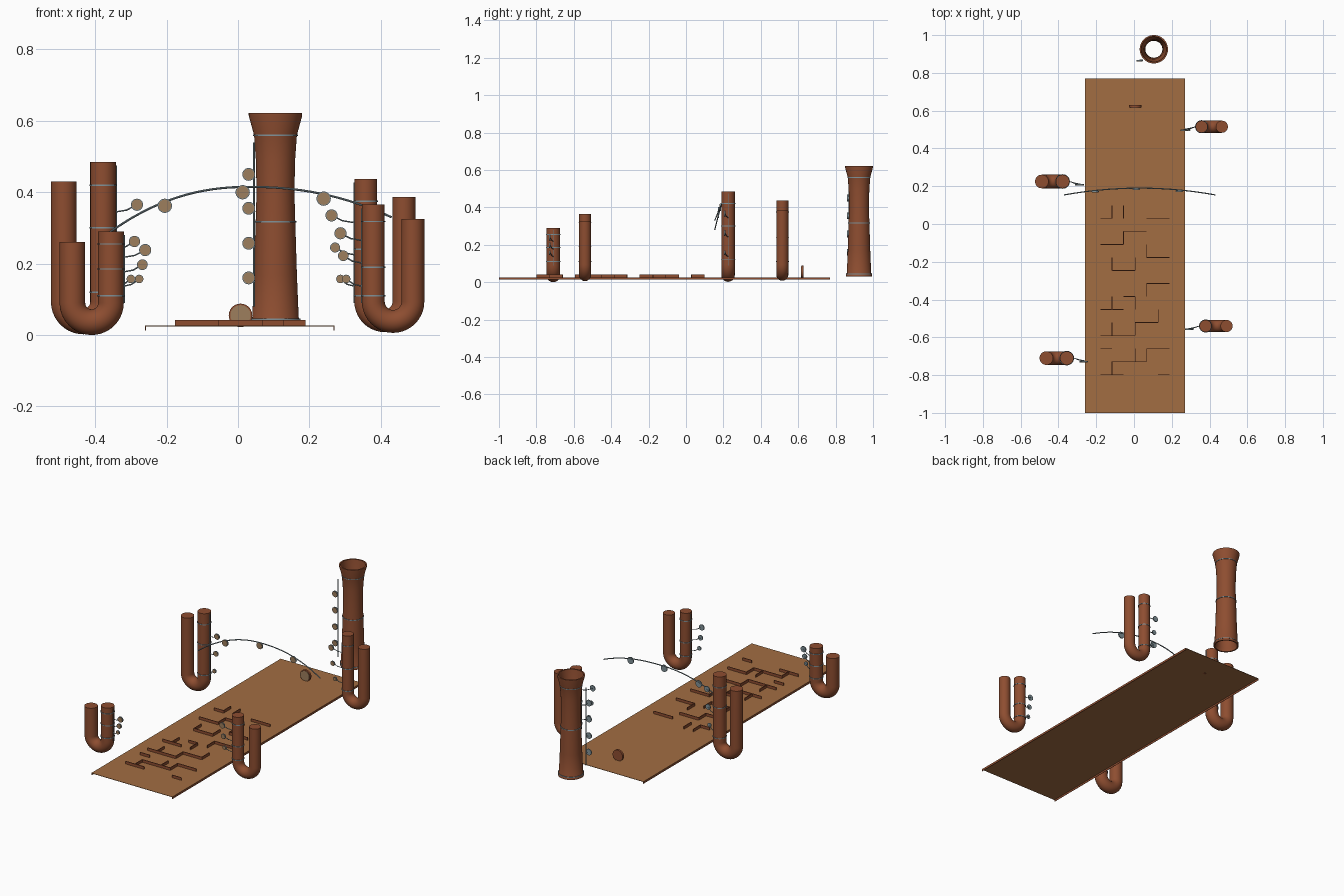
import bpy, bmesh, math
from mathutils import Vector

cube = bpy.data.objects.get("Cube")
if cube:
    bpy.data.objects.remove(cube, do_unlink=True)


def material(name, color):
    m = bpy.data.materials.new(name)
    m.use_nodes = True
    m.diffuse_color = (*color, 1)
    m.node_tree.nodes["Principled BSDF"].inputs["Base Color"].default_value = (*color, 1)
    return m


CLAY = material("terracotta", (0.27, 0.075, 0.03))
SAND = material("tan_floor", (0.36, 0.155, 0.055))
METAL = material("blue_grey_metal", (0.22, 0.29, 0.32))
FACE = material("beige_disc", (0.34, 0.21, 0.11))


def finish(name, bm, mat, smooth=True):
    bmesh.ops.recalc_face_normals(bm, faces=bm.faces)
    me = bpy.data.meshes.new(name)
    bm.to_mesh(me)
    bm.free()
    me.materials.append(mat)
    ob = bpy.data.objects.new(name, me)
    bpy.context.collection.objects.link(ob)
    if smooth:
        bpy.ops.object.select_all(action='DESELECT')
        ob.select_set(True)
        bpy.context.view_layer.objects.active = ob
        bpy.ops.object.shade_smooth_by_angle(angle=math.radians(40))
    return ob


def add_box(bm, center, size):
    verts = bmesh.ops.create_cube(bm, size=1)["verts"]
    for v in verts:
        v.co = Vector(a * s + c for a, s, c in zip(v.co, size, center))


def add_tube(bm, path, radius, sides=8, up=Vector((0, 1, 0))):
    # Sweep a circle along a path and cap both ends
    pts = [Vector(p) for p in path]
    rings = []
    for i, p in enumerate(pts):
        t = (pts[min(i + 1, len(pts) - 1)] - pts[max(i - 1, 0)]).normalized()
        a = t.cross(up).normalized()
        b = t.cross(a)
        rings.append([bm.verts.new(p + radius * (a * math.cos(k) + b * math.sin(k)))
                      for k in (math.tau * j / sides for j in range(sides))])
    for r, s in zip(rings, rings[1:]):
        for j in range(sides):
            bm.faces.new((r[j], r[j - 1], s[j - 1], s[j]))
    bm.faces.new(rings[0])
    bm.faces.new(rings[-1])


def add_lathe(bm, center, profile, sides=40):
    # Revolve a closed (radius, height) profile about z
    cx, cy = center
    loops = [[bm.verts.new((cx + r * math.cos(k), cy + r * math.sin(k), z))
              for k in (math.tau * j / sides for j in range(sides))] for r, z in profile]
    for i, r in enumerate(loops):
        s = loops[i - 1]
        for j in range(sides):
            bm.faces.new((r[j], r[j - 1], s[j - 1], s[j]))


def add_band(bm, center, radius, z, half=0.002):
    lo, hi = radius - 0.002, radius + 0.0025
    add_lathe(bm, center, [(lo, z - half), (hi, z - half), (hi, z + half), (lo, z + half)], 32)


def disc(name, center, radius, rim=METAL, depth=0.006):
    # Rimmed disc facing the front, with a beige plate let into it
    x, y, z = center
    bm = bmesh.new()
    add_tube(bm, [(x, y, z), (x, y + depth, z)], radius, 24, Vector((0, 0, 1)))
    finish(name + "_rim", bm, rim)
    bm = bmesh.new()
    add_tube(bm, [(x, y - 0.002, z), (x, y + 0.001, z)], radius * 0.87, 24, Vector((0, 0, 1)))
    finish(name + "_face", bm, FACE)


# Floor with hanging side rails
bm = bmesh.new()
add_box(bm, (0.005, -0.115, 0.025), (0.53, 1.77, 0.002))
finish("floor", bm, SAND, False)
bm = bmesh.new()
for x in (-0.259, 0.269):
    add_box(bm, (x, -0.115, 0.019), (0.002, 1.77, 0.012))
finish("floor_side_rails", bm, CLAY, False)

# Maze of thin panels: '#' marks a panel on the grid
ACROSS = ["#...##", "..##..", "##....", "....##", ".##...", "....##", "..#...",
          "##....", "...##.", "###...", "#...##", ".###..", "##...#"]
ALONG = [".##....", ".......", "..#....", "....#..", ".#.#...", ".......", "....#..",
         ".#.#...", ".....#.", ".#.#...", ".......", "...##..", ".#....."]
STEP_X, STEP_Y, HIGH, THIN = 0.061, 0.069, 0.016, 0.004
bm = bmesh.new()
for row, (across, along) in enumerate(zip(ACROSS, ALONG)):
    y = 0.03 - row * STEP_Y
    for col, mark in enumerate(across):
        if mark == "#":
            add_box(bm, (-0.177 + (col + 0.5) * STEP_X, y, 0.034), (STEP_X, THIN, HIGH))
    for col, mark in enumerate(along):
        if mark == "#":
            add_box(bm, (-0.177 + col * STEP_X, y + STEP_Y / 2, 0.034), (THIN, STEP_Y, HIGH))
finish("maze_panels", bm, CLAY, False)


def u_pipe(name, y, outer, inner, base, r, top_outer, top_inner, bands, discs):
    # Bent pipe; the inner leg carries bands, a rod and discs on stems
    mid, bend = (outer + inner) / 2, abs(inner - outer) / 2
    side = math.copysign(1, inner - outer)
    zc = base + r + bend
    arc = [(mid - side * bend * math.cos(a), y, zc - bend * math.sin(a))
           for a in (math.pi * i / 20 for i in range(21))]
    bm = bmesh.new()
    add_tube(bm, [(outer, y, top_outer)] + arc + [(inner, y, top_inner)], r, 32)
    finish(name, bm, CLAY)
    bm = bmesh.new()
    for z in bands:
        add_band(bm, (inner, y), r, z)
    edge = inner + side * (r + 0.001)
    add_tube(bm, [(edge, y, 0.09), (edge, y, top_inner - 0.01)], 0.002, 6)
    for x, z, size in discs:
        add_tube(bm, [(edge, y, z - 0.02), ((edge + x) / 2, y - 0.008, z - 0.015),
                      (x, y - 0.014, z)], 0.002, 6)
    finish(name + "_bands_and_stems", bm, METAL)
    for i, (x, z, size) in enumerate(discs):
        disc(f"{name}_disc_{i}", (x, y - 0.02, z), size)


u_pipe("front_right_pipe", -0.71, -0.464, -0.356, 0, 0.036, 0.26, 0.29, (0.255, 0.185, 0.11),
       [(-0.26, 0.238, 0.017), (-0.268, 0.197, 0.015), (-0.277, 0.157, 0.012)])
u_pipe("back_right_pipe", 0.225, -0.488, -0.378, 0.002, 0.036, 0.43, 0.485, (0.42, 0.3, 0.12),
       [(-0.283, 0.365, 0.017), (-0.29, 0.262, 0.016), (-0.3, 0.157, 0.012)])
u_pipe("back_left_pipe", 0.515, 0.465, 0.358, 0.008, 0.032, 0.387, 0.437, (0.375, 0.24, 0.11),
       [(0.262, 0.335, 0.017), (0.272, 0.245, 0.014), (0.287, 0.157, 0.012)])
u_pipe("front_left_pipe", -0.54, 0.49, 0.379, 0.006, 0.032, 0.325, 0.365, (0.318, 0.19, 0.11),
       [(0.287, 0.285, 0.017), (0.295, 0.222, 0.015), (0.303, 0.157, 0.012)])

# Open flared tower
TOWER = (0.105, 0.925)
outline = [(0.07, 0.03), (0.07, 0.04), (0.065, 0.05), (0.06, 0.17), (0.056, 0.3),
           (0.053, 0.4), (0.055, 0.49), (0.06, 0.56), (0.075, 0.615), (0.075, 0.622)]
bm = bmesh.new()
add_lathe(bm, TOWER, outline + [(r - 0.008, z) for r, z in reversed(outline)], 48)
finish("tower", bm, CLAY)
bm = bmesh.new()
for r, z in ((0.06, 0.56), (0.056, 0.317), (0.068, 0.044)):
    add_band(bm, TOWER, r, z)
add_tube(bm, [(0.045, 0.87, 0.08), (0.045, 0.87, 0.54)], 0.0025, 6)
HEIGHTS = (0.45, 0.355, 0.257, 0.16)
for z in HEIGHTS:
    add_tube(bm, [(0.048, 0.87, z - 0.01), (0.03, 0.868, z)], 0.002, 6, Vector((0, 0, 1)))
finish("tower_bands_and_rod", bm, METAL)
for i, z in enumerate(HEIGHTS):
    disc(f"tower_disc_{i}", (0.03, 0.862, z), 0.018)

# Arched rod with hanging discs
bm = bmesh.new()
arch = []
for i in range(33):
    t = i / 16 - 1
    x = 0.03 + 0.4 * t
    drop = 0.135 if t < 0 else 0.085
    arch.append((x, 0.19 - 0.036 * t * t, 0.415 - drop * abs(t) ** 2.2))
add_tube(bm, arch, 0.003, 8)
finish("arch_rod", bm, METAL)
for i, (x, y, z) in enumerate([(-0.205, 0.17, 0.362), (0.013, 0.182, 0.4), (0.24, 0.172, 0.382)]):
    disc(f"arch_disc_{i}", (x, y, z), 0.02)

# Large standing disc on the floor
disc("goal_disc", (0.007, 0.617, 0.055), 0.033, CLAY, 0.012)
